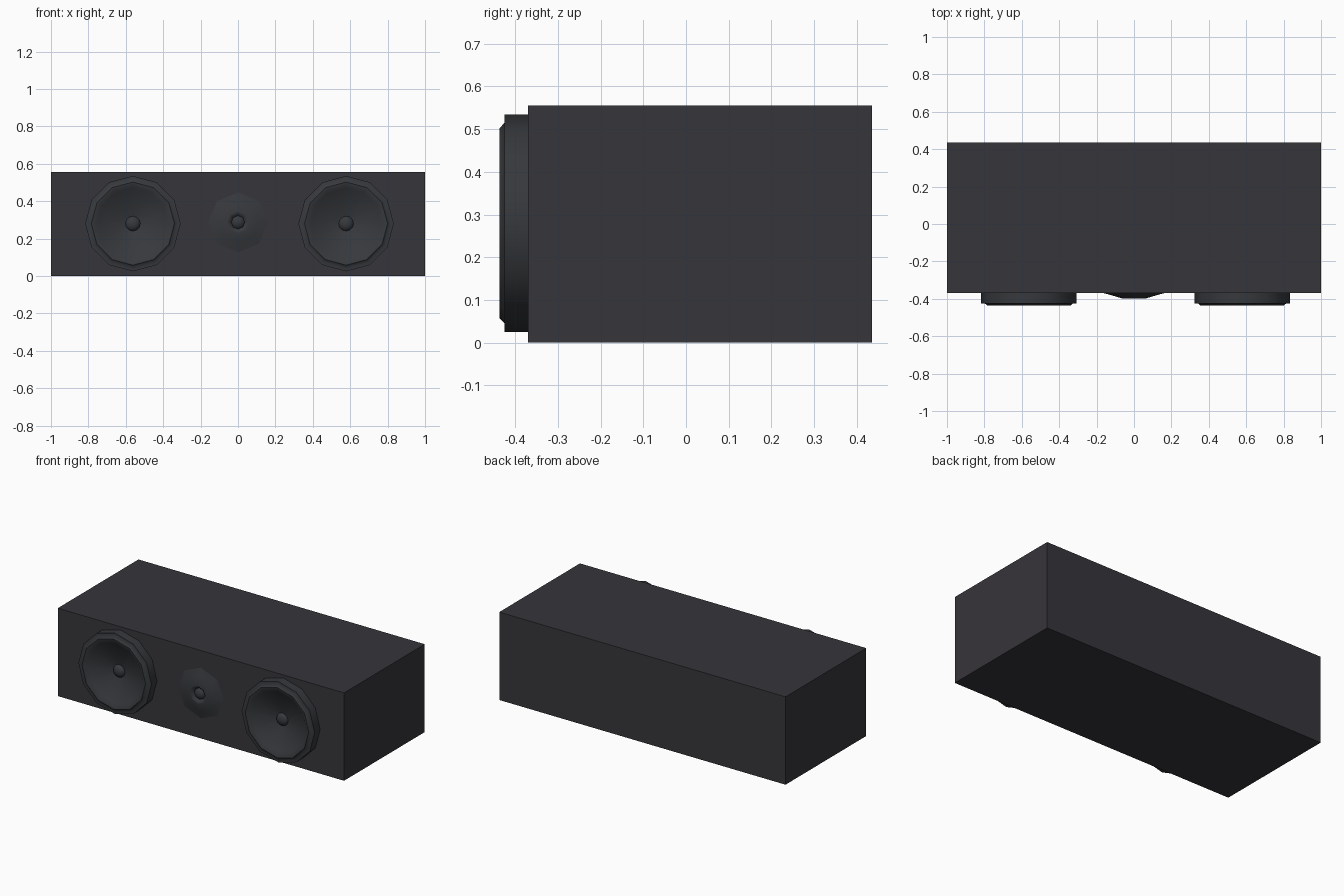
import bpy, bmesh, math
from mathutils import Vector

cube = bpy.data.objects.get("Cube")
if cube:
    bpy.data.objects.remove(cube, do_unlink=True)


def material(name, rgb):
    mat = bpy.data.materials.new(name)
    mat.use_nodes = True
    colour = (*rgb, 1)
    mat.diffuse_color = colour
    mat.node_tree.nodes["Principled BSDF"].inputs["Base Color"].default_value = colour
    return mat


cabinet_black = material("cabinet_black", (0.037, 0.035, 0.043))
driver_black = material("driver_black", (0.037, 0.040, 0.045))
FRONT, BACK, HEIGHT = -0.37, 0.435, 0.555


def finish(name, bm, mat, smooth_angle=None):
    bmesh.ops.recalc_face_normals(bm, faces=bm.faces)
    mesh = bpy.data.meshes.new(name)
    bm.to_mesh(mesh)
    bm.free()
    mesh.materials.append(mat)
    obj = bpy.data.objects.new(name, mesh)
    bpy.context.collection.objects.link(obj)
    if smooth_angle:
        bpy.ops.object.select_all(action="DESELECT")
        obj.select_set(True)
        bpy.context.view_layer.objects.active = obj
        bpy.ops.object.shade_smooth_by_angle(angle=math.radians(smooth_angle))
    return obj


def driver(name, x, z, profile, sides, angle):
    """Revolve (radius, height above the baffle) pairs about the y axis."""
    bm = bmesh.new()
    pts = [bm.verts.new((x + r, FRONT - h, z)) for r, h in profile]
    edges = [bm.edges.new(pair) for pair in zip(pts, pts[1:])]
    bmesh.ops.spin(bm, geom=pts + edges, cent=(x, 0, z), axis=(0, 1, 0),
                   angle=math.tau, steps=sides, use_merge=True)
    bmesh.ops.remove_doubles(bm, verts=bm.verts, dist=0.0002)
    return finish(name, bm, driver_black, angle)


# Cabinet
bm = bmesh.new()
bmesh.ops.create_cube(bm, size=1)
bmesh.ops.scale(bm, vec=Vector((2, BACK - FRONT, HEIGHT)), verts=bm.verts)
bmesh.ops.translate(bm, vec=Vector((0, (FRONT + BACK) / 2, HEIGHT / 2)), verts=bm.verts)
finish("cabinet", bm, cabinet_black)

# Woofers: frame, rolled surround, concave cone and dust cap
woofer = [(0.255, -0.01), (0.255, 0.055), (0.235, 0.055), (0.222, 0.067),
          (0.205, 0.064), (0.19, 0.052), (0.04, 0.012),
          (0.035, 0.022), (0.02, 0.03), (0, 0.033)]
for side, x in (("right", -0.562), ("left", 0.578)):
    driver(side + "_woofer", x, 0.28, woofer, 12, 50)

# Tweeter: shallow flared plate with a small recessed dome
tweeter = [(0.16, 0), (0.11, 0.014), (0.06, 0.029), (0.05, 0.027),
           (0.036, 0.012), (0.03, 0.02), (0.016, 0.027), (0, 0.029)]
driver("tweeter", 0, 0.287, tweeter, 8, 60)
